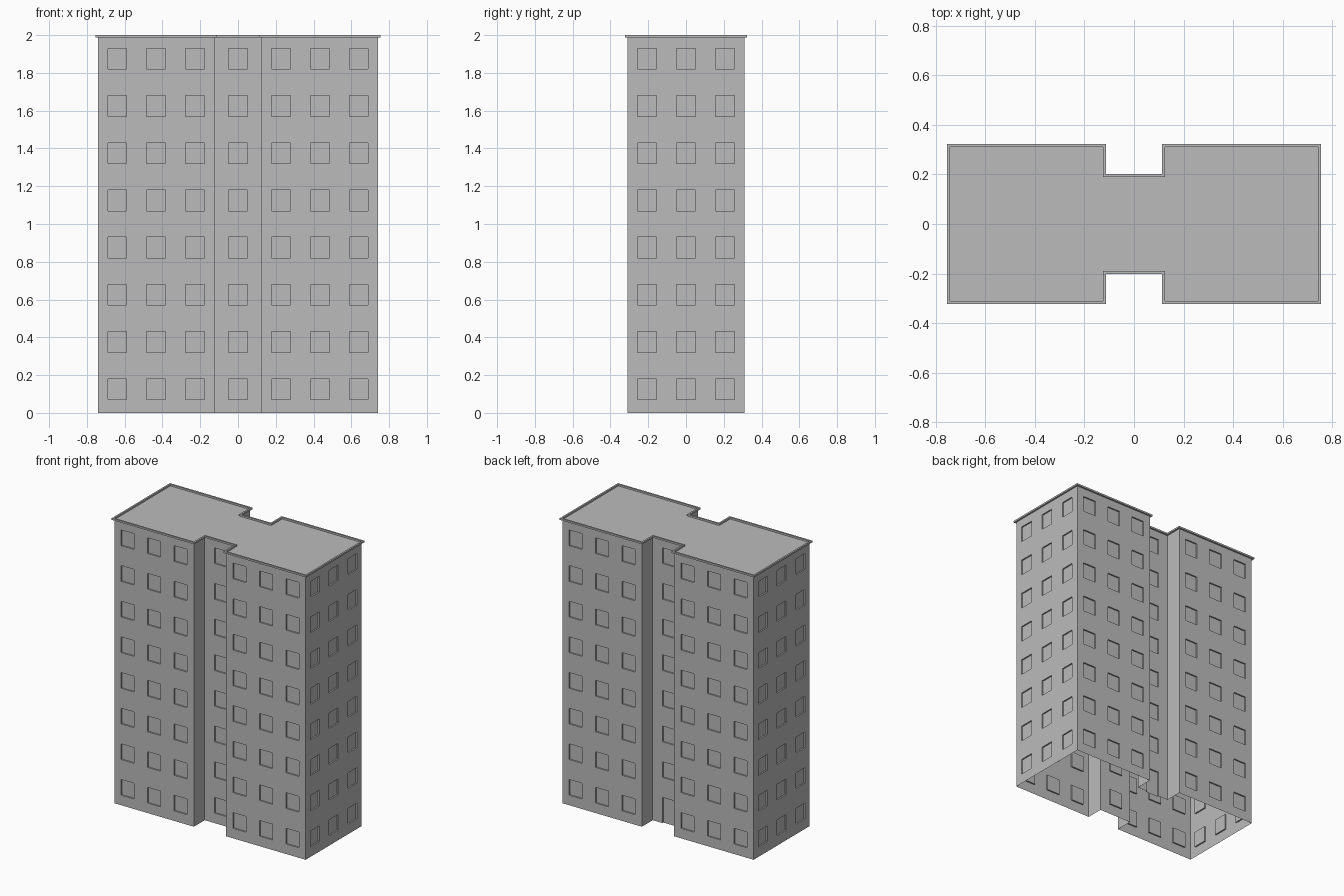
import bpy
import bmesh
from mathutils import Vector

cube = bpy.data.objects.get("Cube")
if cube:
    bpy.data.objects.remove(cube, do_unlink=True)

ROOF = 1.988
TOP = 2.0
FLOORS = 8
STOREY = 0.25
WIN = 0.1        # window width
SILL, HEAD = 0.07, 0.18
DEPTH = 0.01     # window recess

grey = bpy.data.materials.new("concrete grey")
grey.use_nodes = True
colour = (0.5, 0.5, 0.5, 1)
grey.diffuse_color = colour
grey.node_tree.nodes["Principled BSDF"].inputs["Base Color"].default_value = colour


def outline(o=0.0):
    """Counter-clockwise H plan, grown outwards by o."""
    w, n, d, r = 0.742 + o, 0.125 - o, 0.31 + o, 0.19 + o
    front = [(-w, -d), (-n, -d), (-n, -r), (n, -r), (n, -d), (w, -d)]
    return front + [(-x, -y) for x, y in front]


def finish(name, bm):
    bmesh.ops.remove_doubles(bm, verts=bm.verts[:], dist=0.0001)
    mesh = bpy.data.meshes.new(name)
    bm.to_mesh(mesh)
    bm.free()
    mesh.materials.append(grey)
    obj = bpy.data.objects.new(name, mesh)
    bpy.context.collection.objects.link(obj)
    return obj


def add_wall(bm, a, b, columns, door=False):
    """Wall sheet from a to b with a grid of recessed windows."""
    a, b = Vector((*a, 0)), Vector((*b, 0))
    length = (b - a).length
    along = (b - a).normalized()
    inward = Vector((-along.y, along.x, 0))

    def quad(*corners):
        bm.faces.new([bm.verts.new(a + along * u + inward * v + Vector((0, 0, z)))
                      for u, v, z in corners])

    us = [0.0]
    for i in range(columns):
        centre = length * (i + 0.5) / columns
        us += [centre - WIN / 2, centre + WIN / 2]
    us.append(length)
    zs = [0.0]
    if columns:
        for k in range(FLOORS):
            zs += [k * STOREY + SILL, k * STOREY + HEAD]
    zs.append(ROOF)

    for i, (u0, u1) in enumerate(zip(us, us[1:])):
        for k, (z0, z1) in enumerate(zip(zs, zs[1:])):
            is_door = door and i == 1 and k < 2
            if i % 2 and (k % 2 or is_door):
                d = DEPTH
                quad((u0, d, z0), (u1, d, z0), (u1, d, z1), (u0, d, z1))
                quad((u0, 0, z0), (u0, d, z0), (u0, d, z1), (u0, 0, z1))
                quad((u1, d, z0), (u1, 0, z0), (u1, 0, z1), (u1, d, z1))
                if not is_door:
                    quad((u0, 0, z0), (u1, 0, z0), (u1, d, z0), (u0, d, z0))
                if not (is_door and k == 0):
                    quad((u0, d, z1), (u1, d, z1), (u1, 0, z1), (u0, 0, z1))
            else:
                quad((u0, 0, z0), (u1, 0, z0), (u1, 0, z1), (u0, 0, z1))


# Walls: three windows per wing face and end, one in each notch, door at the back
plan = outline()
windows = [3, 0, 1, 0, 3, 3] * 2
bm = bmesh.new()
for i, count in enumerate(windows):
    add_wall(bm, plan[i], plan[(i + 1) % len(plan)], count, door=(i == 8))
finish("walls", bm)

# Flat roof
bm = bmesh.new()
bm.faces.new([bm.verts.new((x, y, ROOF)) for x, y in plan])
finish("roof", bm)

# Parapet rim overhanging the walls
bm = bmesh.new()
outer = outline(0.012)
profile = [(plan, ROOF), (outer, ROOF), (outer, TOP), (plan, TOP)]
rings = [[bm.verts.new((x, y, z)) for x, y in pts] for pts, z in profile]
count = len(plan)
for r in range(4):
    low, high = rings[r], rings[(r + 1) % 4]
    for i in range(count):
        j = (i + 1) % count
        bm.faces.new((low[i], low[j], high[j], high[i]))
bmesh.ops.recalc_face_normals(bm, faces=bm.faces[:])
finish("parapet", bm)
